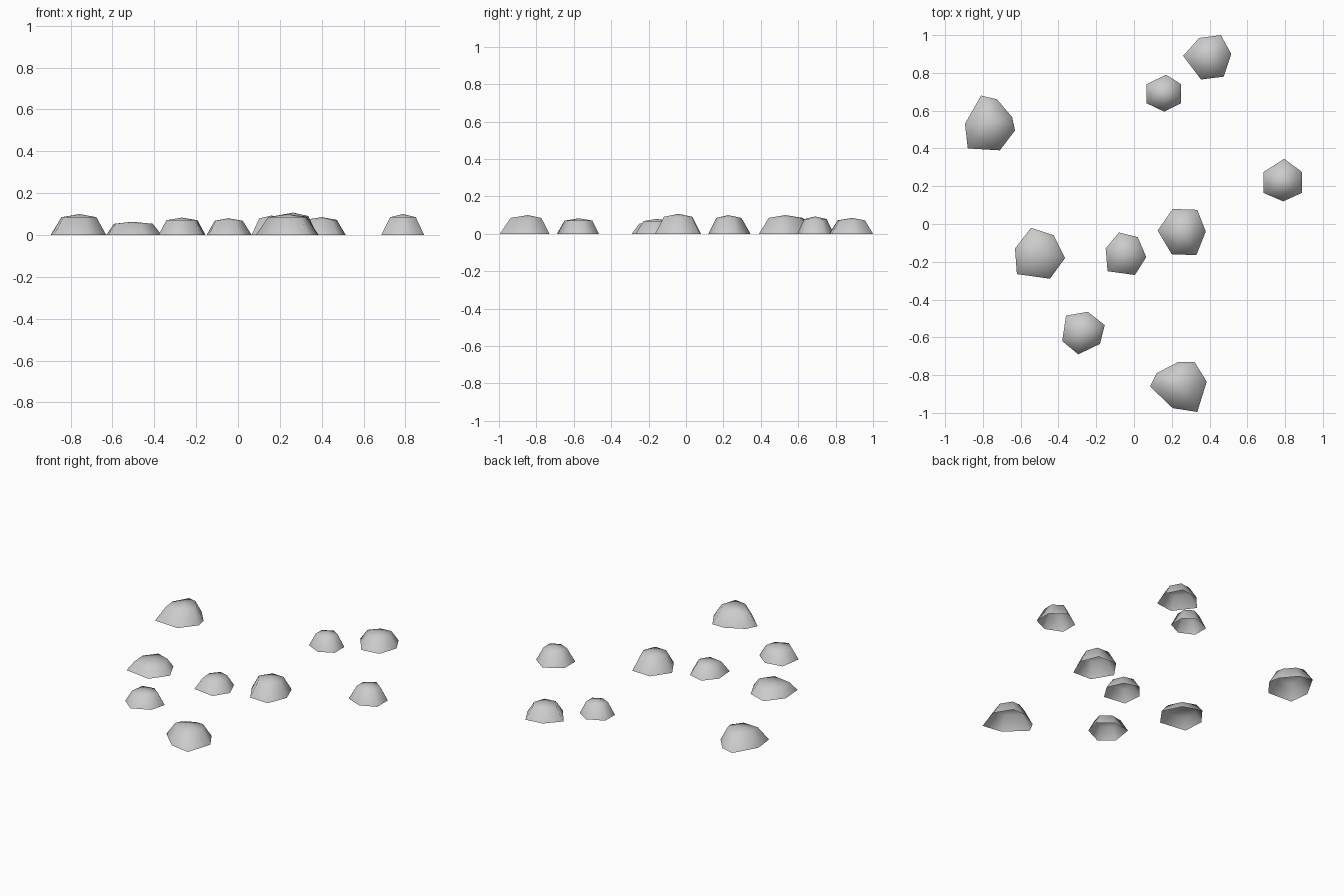
import bpy, bmesh
from mathutils import Vector

if "Cube" in bpy.data.objects:
    bpy.data.objects.remove(bpy.data.objects["Cube"])


def rock(name, height, inset, outline):
    """Low open-bottomed dome: ground outline, shoulder ring, peak."""
    bm = bmesh.new()
    pts = [Vector((x, y, 0)) for x, y in reversed(outline)]  # counter-clockwise
    c = sum(pts, Vector()) / len(pts)
    base = [bm.verts.new(p) for p in pts]
    ring = []
    for p in pts:
        q = c + (p - c) * inset
        q.z = height * 0.85
        ring.append(bm.verts.new(q))
    peak = bm.verts.new((c.x, c.y, height))
    n = len(pts)
    for i in range(n):
        j = (i + 1) % n
        bm.faces.new((base[i], base[j], ring[j], ring[i]))
        bm.faces.new((ring[i], ring[j], peak))
    for f in bm.faces:
        f.smooth = True
    me = bpy.data.meshes.new(name)
    bm.to_mesh(me)
    bm.free()
    bpy.context.collection.objects.link(bpy.data.objects.new(name, me))


# Scattered stones, each with its footprint on the ground
rock("rock_left_back", 0.10, 0.63, [(-.81, .68), (-.725, .66), (-.645, .565), (-.63, .495),
                                    (-.71, .39), (-.88, .40), (-.895, .53)])
rock("rock_far_back", 0.085, 0.62, [(.345, .985), (.46, 1.0), (.515, .90),
                                    (.475, .78), (.355, .765), (.26, .89)])
rock("rock_small_back", 0.093, 0.62, [(.17, .79), (.25, .74), (.25, .64),
                                      (.16, .595), (.065, .64), (.065, .74)])
rock("rock_right", 0.10, 0.6, [(.795, .345), (.89, .275), (.89, .165),
                               (.79, .12), (.685, .165), (.685, .275)])
rock("rock_middle", 0.107, 0.62, [(.205, .08), (.335, .075), (.38, -.04),
                                  (.33, -.165), (.2, -.16), (.125, -.035)])
rock("rock_flat", 0.063, 0.7, [(-.545, -.02), (-.425, -.06), (-.365, -.18),
                               (-.445, -.29), (-.62, -.265), (-.63, -.13)])
rock("rock_centre", 0.08, 0.62, [(-.08, -.045), (.02, -.07), (.065, -.175),
                                 (.005, -.27), (-.14, -.25), (-.15, -.13)])
rock("rock_left_front", 0.083, 0.66, [(-.36, -.485), (-.245, -.465), (-.155, -.535),
                                      (-.18, -.635), (-.295, -.69), (-.38, -.62)])
rock("rock_front", 0.10, 0.62, [(.235, -.73), (.32, -.73), (.385, -.835), (.335, -.995),
                                (.205, -.975), (.085, -.86), (.12, -.79)])
